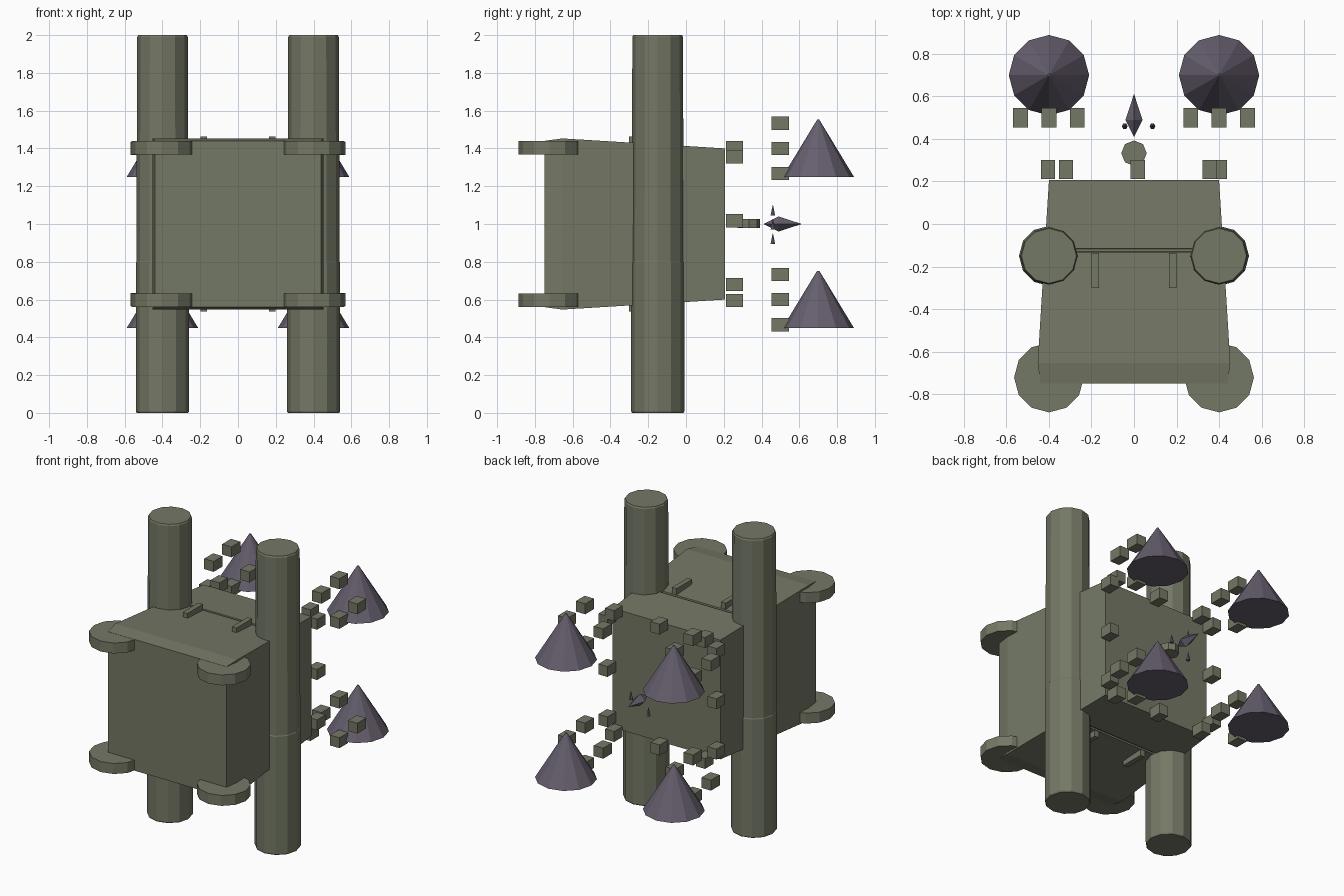
import bpy, bmesh, math
from mathutils import Matrix, Vector

if "Cube" in bpy.data.objects:
    bpy.data.objects.remove(bpy.data.objects["Cube"])


def material(name, rgb):
    m = bpy.data.materials.new(name)
    m.diffuse_color = (*rgb, 1)
    m.use_nodes = True
    m.node_tree.nodes["Principled BSDF"].inputs["Base Color"].default_value = m.diffuse_color
    return m


HULL = material("olive_grey", (0.175, 0.188, 0.130))
DARK = material("dusk_purple", (0.133, 0.112, 0.155))


def finish(name, bm, mat):
    bmesh.ops.recalc_face_normals(bm, faces=bm.faces)
    me = bpy.data.meshes.new(name)
    bm.to_mesh(me)
    bm.free()
    me.materials.append(mat)
    ob = bpy.data.objects.new(name, me)
    bpy.context.collection.objects.link(ob)
    return ob


def lathe(name, centre, profile, sides, mat, axis="z", turn=0.0):
    """Stack of rings (radius, height) around an axis; radius 0 makes a point."""
    bm = bmesh.new()
    rings = []
    for r, h in profile:
        n = sides if r > 0 else 1
        ring = []
        for i in range(n):
            a = turn + 2 * math.pi * i / sides
            c, s = r * math.cos(a), r * math.sin(a)
            p = (c, s, h) if axis == "z" else (c, h, s)
            ring.append(bm.verts.new(Vector(centre) + Vector(p)))
        rings.append(ring)
    for a, b in zip(rings, rings[1:]):
        for i in range(sides):
            j = (i + 1) % sides
            loop = [a[i % len(a)], a[j % len(a)], b[j % len(b)], b[i % len(b)]]
            bm.faces.new(list(dict.fromkeys(loop)))
    for ring in (rings[0], rings[-1]):
        if len(ring) > 2:
            bm.faces.new(ring)
    return finish(name, bm, mat)


def box(name, centre, size, mat):
    bm = bmesh.new()
    bmesh.ops.create_cube(bm, size=1, matrix=Matrix.Translation(centre) @ Matrix.Diagonal((*size, 1)))
    return finish(name, bm, mat)


# Tapered square hull along y, with a shallow groove between the columns
q = math.sqrt(2)
lathe("hull", (0, 0, 1),
      [(0.44 * q, -0.75), (0.453 * q, -0.655), (0.421 * q, -0.132), (0.411 * q, -0.130),
       (0.411 * q, -0.117), (0.420 * q, -0.115), (0.40 * q, 0.207)],
      4, HULL, axis="y", turn=math.pi / 4)

for sx, side in ((-1, "left"), (1, "right")):
    # Two-part vertical column
    lathe(f"{side}_column_lower", (0.4 * sx, -0.15, 0),
          [(0.136, 0), (0.141, 0.008), (0.141, 0.795), (0.137, 0.802)], 12, HULL)
    lathe(f"{side}_column_upper", (0.4 * sx, -0.15, 0),
          [(0.138, 0.79), (0.134, 1.99), (0.129, 2.0)], 12, HULL)
    for sz, level in ((-1, "lower"), (1, "upper")):
        tag = f"{level}_{side}"
        # Round pads on the front corners
        lathe(f"{tag}_corner_pad", (0.4 * sx, -0.722, 1 + 0.404 * sz),
              [(0.164, -0.035), (0.164, 0.035)], 12, HULL)
        # Short rails on hull top and bottom
        box(f"{tag}_rail", (0.182 * sx, -0.218, 1 + 0.438 * sz), (0.034, 0.165, 0.05), HULL)
        # Rear cone with a diamond of four blocks before it
        cz = 1 + 0.4 * sz
        lathe(f"{tag}_cone", (0.4 * sx, 0.7, cz), [(0.189, -0.15), (0.006, 0.152)], 12, DARK,
              turn=math.pi / 2)
        for k in range(4):
            a = k * math.pi / 2
            box(f"{tag}_cone_block_{k}",
                (0.4 * sx + 0.133 * math.cos(a), 0.5, cz + 0.133 * math.sin(a)),
                (0.07, 0.093, 0.07), HULL)

# Blocks along the four edges of the rear face
for i in range(3):
    t = -0.32 + 0.3375 * i
    for s in (-1, 1):
        box(f"rear_edge_block_{i}_{s}", (t, 0.257, 1 + 0.405 * s), (0.067, 0.09, 0.07), HULL)
        box(f"rear_side_block_{i}_{s}", (0.405 * s, 0.257, 1 + t), (0.067, 0.09, 0.07), HULL)

# Central disc, floating crystal and three shards
lathe("rear_disc", (0, 0.333, 1.003), [(0.06, -0.024), (0.06, 0.024)], 8, HULL)
lathe("crystal", (0, 0.49, 1), [(0, -0.08), (0.04, 0), (0, 0.122)], 4, DARK, axis="y")
for k in range(3):
    a = k * 2 * math.pi / 3
    lathe(f"shard_{k}", (0.087 * math.cos(a), 0.46, 1 + 0.087 * math.sin(a)),
          [(0.014, -0.03), (0, 0.03)], 6, DARK)
